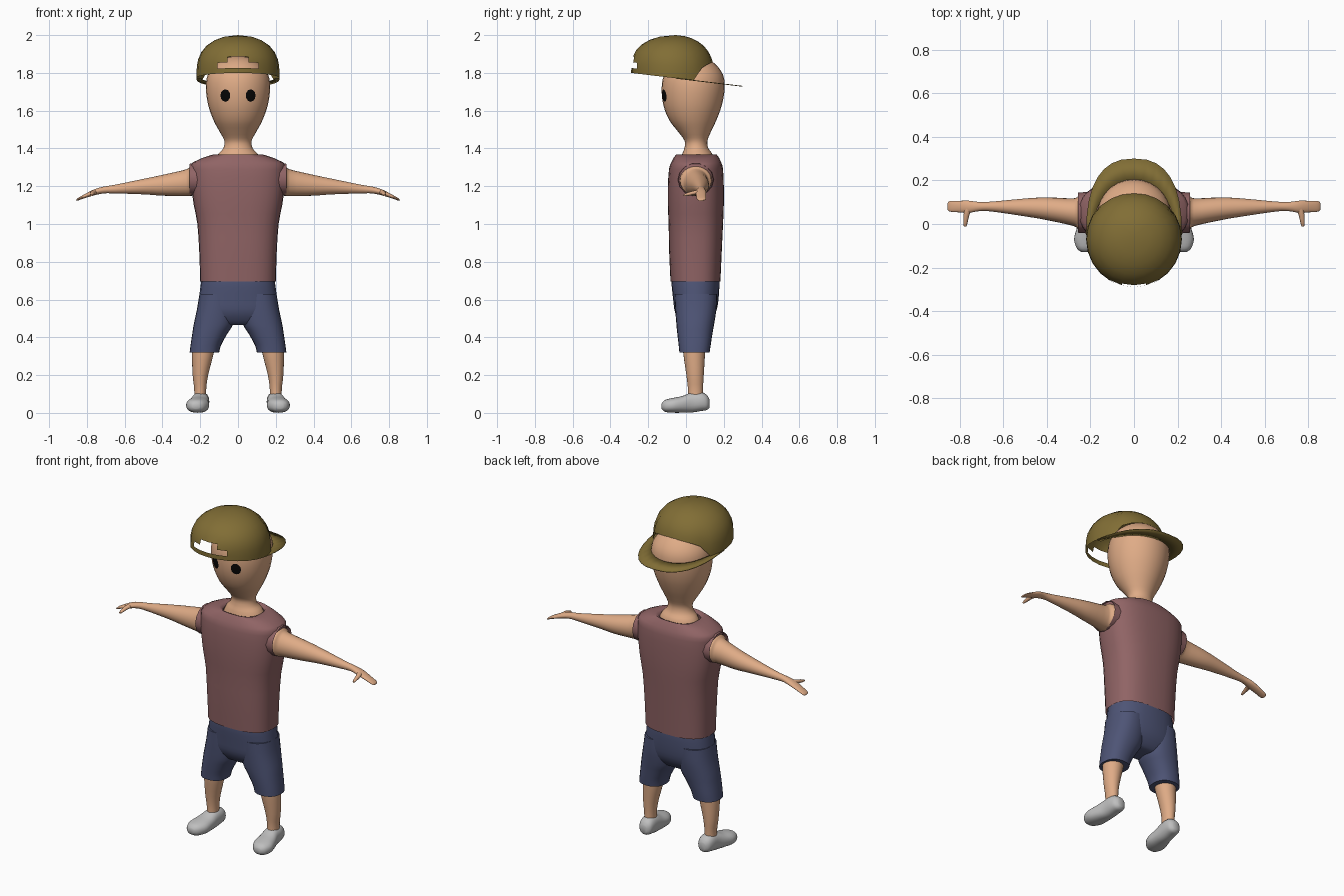
import bpy, bmesh, math
from mathutils import Vector

if "Cube" in bpy.data.objects:
    bpy.data.objects.remove(bpy.data.objects["Cube"])


def material(name, r, g, b):
    m = bpy.data.materials.new(name)
    m.use_nodes = True
    m.diffuse_color = (r, g, b, 1)
    bsdf = m.node_tree.nodes["Principled BSDF"]
    bsdf.inputs["Base Color"].default_value = (r, g, b, 1)
    bsdf.inputs["Roughness"].default_value = 0.8
    return m


skin = material("skin", 0.74, 0.41, 0.24)
olive = material("olive", 0.22, 0.155, 0.036)
maroon = material("dusty maroon", 0.28, 0.127, 0.13)
navy = material("navy", 0.076, 0.089, 0.18)
grey = material("light grey", 0.52, 0.52, 0.52)
black = material("black", 0.002, 0.002, 0.002)


def finish(bm, name, mat, angle=50):
    bmesh.ops.recalc_face_normals(bm, faces=bm.faces)
    mesh = bpy.data.meshes.new(name)
    bm.to_mesh(mesh)
    bm.free()
    mesh.materials.append(mat)
    obj = bpy.data.objects.new(name, mesh)
    bpy.context.collection.objects.link(obj)
    bpy.ops.object.select_all(action="DESELECT")
    obj.select_set(True)
    bpy.context.view_layer.objects.active = obj
    bpy.ops.object.shade_smooth_by_angle(angle=math.radians(angle))
    return obj


def refine(rings, steps):
    """Catmull-Rom interpolation between the given sections."""
    out = []
    last = len(rings) - 1
    for i in range(last):
        a, b = rings[max(i - 1, 0)], rings[i]
        c, d = rings[i + 1], rings[min(i + 2, last)]
        for k in range(steps):
            t = k / steps
            out.append([q + 0.5 * t * (r - p + t * (2*p - 5*q + 4*r - s + t * (3*(q - r) + s - p)))
                        for p, q, r, s in zip(a, b, c, d)])
    return out + [rings[-1]]


def loft(name, mat, axis, rings, side=1, power=2.0, seg=24, steps=3, caps=(True, True)):
    """Skin superellipse sections (x, y, z, radius, radius) set across an axis."""
    u, v = {"x": (1, 2), "y": (0, 2), "z": (0, 1)}[axis]
    bm = bmesh.new()
    loops = []
    for x, y, z, ra, rb in refine(rings, steps):
        loop = []
        for i in range(seg):
            t = math.tau * i / seg
            p = Vector((x, y, z))
            for k, r, w in ((u, ra, math.cos(t)), (v, rb, math.sin(t))):
                p[k] += r * math.copysign(abs(w) ** (2 / power), w)
            p.x *= side
            loop.append(bm.verts.new(p))
        loops.append(loop)
    for a, b in zip(loops, loops[1:]):
        for i in range(seg):
            j = (i + 1) % seg
            bm.faces.new((a[i], a[j], b[j], b[i]))
    for use, loop in zip(caps, (loops[0], loops[-1])):
        if use:
            bm.faces.new(loop)
    return finish(bm, name, mat)


# Head and neck
head = loft("head", skin, "z", [
    (0, .06, 1.33, .125, .09), (0, .06, 1.37, .105, .08), (0, .055, 1.4, .078, .064),
    (0, .053, 1.44, .072, .06), (0, .045, 1.49, .098, .088), (0, .036, 1.55, .13, .125),
    (0, .035, 1.63, .158, .155), (0, .038, 1.72, .17, .167), (0, .04, 1.79, .16, .156),
    (0, .04, 1.845, .12, .117), (0, .04, 1.877, .07, .068), (0, .04, 1.89, .015, .015)], seg=28)

# Eyes: thin discs draped on the face
bpy.context.view_layer.update()
for side, label in ((1, "left"), (-1, "right")):
    bm = bmesh.new()
    rim = []
    for i in range(12):
        t = math.tau * i / 12
        x, z = side * 0.067 + 0.026 * math.cos(t), 1.68 + 0.033 * math.sin(t)
        hit, point, _, _ = head.ray_cast(Vector((x, -1, z)), Vector((0, 1, 0)))
        rim.append(bm.verts.new((x, (point.y if hit else -0.11) - 0.005, z)))
    middle = bm.verts.new((side * 0.067, min(v.co.y for v in rim) * 0.5
                           + sum(v.co.y for v in rim) / 24 - 0.002, 1.68))
    for i in range(12):
        bm.faces.new((rim[i], rim[(i + 1) % 12], middle))
    finish(bm, label + "_eye", black)

# Sleeveless shirt
loft("shirt", maroon, "z", [
    (0, .05, .695, .2, .132), (0, .05, .85, .205, .139), (0, .052, 1.0, .215, .144),
    (0, .052, 1.1, .234, .148), (0, .052, 1.2, .247, .148), (0, .053, 1.29, .25, .143),
    (0, .054, 1.327, .238, .132), (0, .055, 1.367, .135, .108), (0, .055, 1.352, .11, .088)],
    power=2.6, seg=32, steps=2, caps=(False, False))

# Shorts: hips shared by both legs
loft("shorts_hips", navy, "z", [
    (0, .05, .72, .19, .122), (0, .05, .69, .196, .127), (0, .052, .6, .207, .12),
    (0, .05, .53, .212, .107), (0, .048, .475, .17, .07), (0, .047, .465, .1, .04)], power=2.4)

for side, label in ((1, "left"), (-1, "right")):
    # Shorts leg, bare shin and shoe
    loft(label + "_shorts_leg", navy, "z", [
        (.106, .052, .63, .098, .113), (.114, .052, .55, .103, .109), (.13, .049, .47, .104, .1),
        (.149, .047, .42, .093, .093), (.17, .046, .36, .081, .085), (.178, .045, .32, .078, .08)],
        side, power=2.3)
    loft(label + "_shin", skin, "z", [
        (.18, .043, .4, .06, .06), (.186, .043, .32, .058, .058), (.199, .048, .2, .041, .046),
        (.2, .05, .13, .032, .04), (.2, .05, .07, .032, .04)], side)
    loft(label + "_shoe", grey, "y", [
        (.222, -.129, .036, .018, .014), (.22, -.112, .037, .042, .031), (.215, -.07, .04, .06, .039),
        (.208, -.02, .045, .055, .044), (.2, .03, .055, .047, .053), (.197, .08, .06, .045, .05),
        (.195, .11, .055, .037, .04), (.195, .124, .05, .018, .022)], side, power=2.3)

    # Armhole edge, arm and thumb
    loft(label + "_armhole", maroon, "x", [
        (.18, .052, 1.235, .098, .09), (.256, .052, 1.235, .092, .086)], side,
        seg=14, steps=1, caps=(False, False))
    loft(label + "_arm", skin, "x", [
        (.19, .052, 1.235, .086, .08), (.25, .052, 1.227, .082, .078), (.275, .054, 1.218, .064, .071),
        (.4, .07, 1.205, .052, .055), (.5, .076, 1.198, .041, .041), (.65, .08, 1.185, .023, .023),
        (.71, .08, 1.18, .021, .018), (.76, .079, 1.168, .028, .016), (.81, .08, 1.148, .026, .011),
        (.845, .081, 1.132, .024, .007), (.855, .081, 1.126, .016, .004)], side)
    loft(label + "_thumb", skin, "y", [
        (.755, .075, 1.17, .02, .013), (.768, .045, 1.166, .014, .011),
        (.773, .01, 1.158, .01, .009), (.775, -.012, 1.152, .006, .005)], side, seg=12)


# Backward cap
def rim_height(y):
    return 1.765 - 0.12 * y


levels = (0, .13, .28, .43, .6, .76, .88, .96)
columns = 24
bm = bmesh.new()
grid = []
for g in levels:
    row = []
    for i in range(columns):
        a = math.tau * i / columns               # zero points to the front
        from_back = abs(a - math.pi) / math.radians(60)
        arch = 0.44 * math.sqrt(max(0, 1 - from_back ** 2))
        h = arch + (1 - arch) * g
        f = math.sqrt(1 - h ** 3)
        base = rim_height(-0.07 - 0.22 * math.cos(a))
        row.append(bm.verts.new((0.22 * f * math.sin(a), -0.06 - 0.01 * f - 0.22 * f * math.cos(a),
                                 base + (2.0 - base) * h)))
    grid.append(row)
for k in range(len(levels) - 1):
    for i in range(columns):
        # Stepped gap above the front strap
        off = min(i, columns - 1 - i)
        if (k == 1 and off < 2) or (k == 2 and off < 1):
            continue
        j = (i + 1) % columns
        bm.faces.new((grid[k][i], grid[k][j], grid[k + 1][j], grid[k + 1][i]))
crown = bm.verts.new((0, -0.055, 2.0))
for i in range(columns):
    bm.faces.new((grid[-1][i], grid[-1][(i + 1) % columns], crown))
finish(bm, "cap_dome", olive)

# Brim: thin crescent around the back of the head
bm = bmesh.new()
pairs = []
for i in range(17):
    a = math.pi * i / 16
    c, s = math.cos(a), math.sin(a)
    edge = []
    for rx, ry, p in ((.195, .245, 2.0), (.22, .35, 2.5)):
        x = rx * math.copysign(abs(c) ** (2 / p), c)
        y = -0.05 + ry * abs(s) ** (2 / p)
        edge.append(bm.verts.new((x, y, rim_height(y))))
    pairs.append(edge)
for (a, b), (c, d) in zip(pairs, pairs[1:]):
    bm.faces.new((a, b, d, c))
brim = finish(bm, "cap_brim", olive)
solid = brim.modifiers.new("thickness", "SOLIDIFY")
solid.thickness = 0.004
solid.offset = 0
